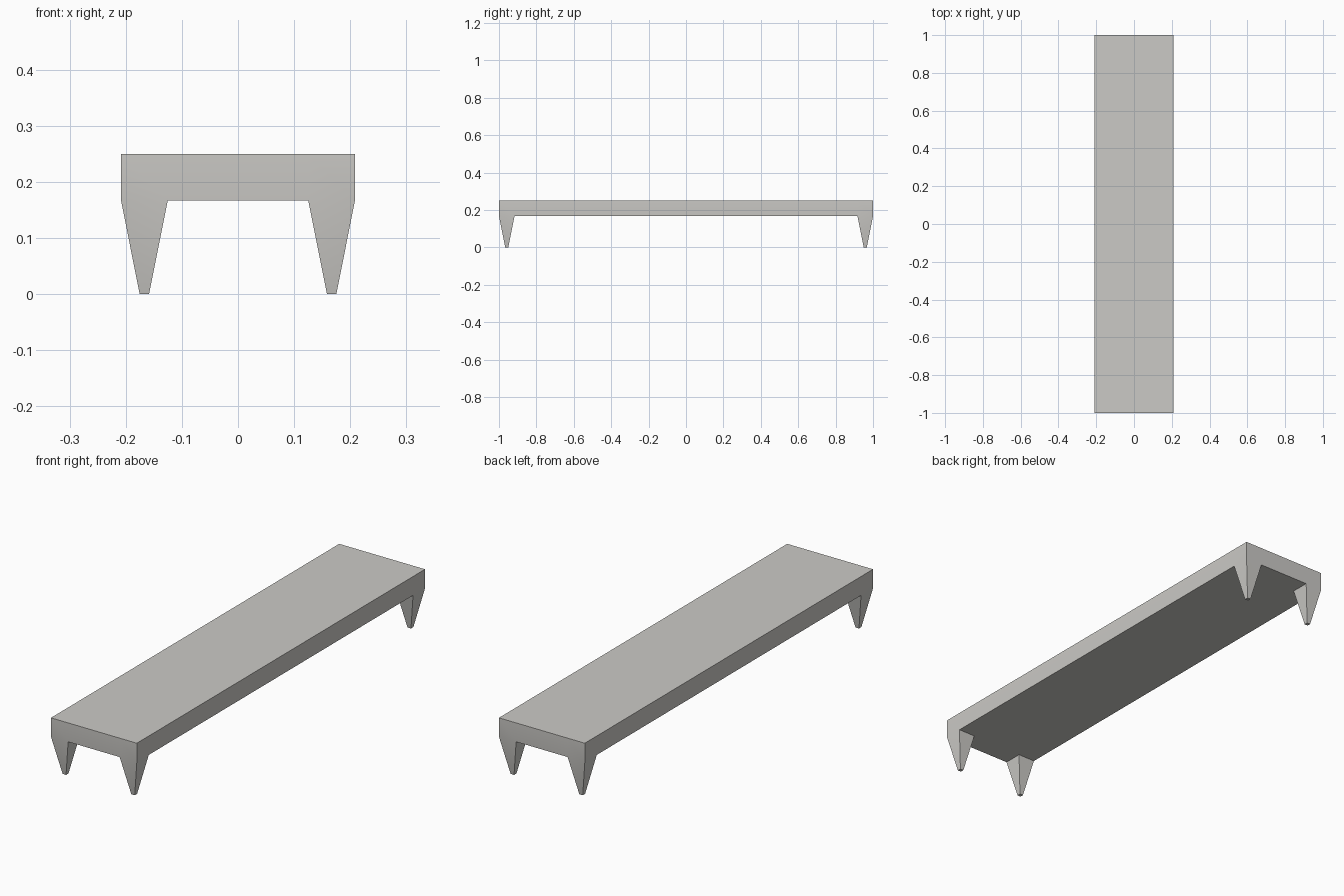
import bpy, bmesh
from mathutils import Vector

if "Cube" in bpy.data.objects:
    bpy.data.objects.remove(bpy.data.objects["Cube"])

HALF_X, HALF_Y = 0.2085, 1.0      # half size of the top slab
Z_LOW, Z_TOP = 0.167, 0.25        # slab underside and top
LEG = 0.0833                      # leg width where it meets the slab
FOOT = 0.2                        # foot width as a share of the leg width

grey = bpy.data.materials.new("warm_grey")
grey.diffuse_color = (0.60, 0.59, 0.565, 1)
grey.use_nodes = True
grey.node_tree.nodes["Principled BSDF"].inputs["Base Color"].default_value = grey.diffuse_color

# Slab: a box, cut into strips so that each corner has a square cell
bm = bmesh.new()
bmesh.ops.create_cube(bm, size=1)
for v in bm.verts:
    v.co = (v.co.x * 2 * HALF_X, v.co.y * 2 * HALF_Y, Z_TOP if v.co.z > 0 else Z_LOW)
for s in (-1, 1):
    for cut in (Vector((s * (HALF_X - LEG), 0, 0)), Vector((0, s * (HALF_Y - LEG), 0))):
        bmesh.ops.bisect_plane(bm, geom=bm.verts[:] + bm.edges[:] + bm.faces[:],
                               plane_co=cut, plane_no=cut.normalized())

# Legs: corner cells of the underside drawn down and tapered to small feet
bm.normal_update()
corners = []
for f in bm.faces:
    c = f.calc_center_median()
    if f.normal.z < -0.9 and abs(c.x) > HALF_X - LEG and abs(c.y) > HALF_Y - LEG:
        corners.append(f)
for f in bmesh.ops.extrude_discrete_faces(bm, faces=corners)["faces"]:
    c = f.calc_center_median()
    for v in f.verts:
        v.co = c + (v.co - c) * FOOT
        v.co.z = 0

bmesh.ops.recalc_face_normals(bm, faces=bm.faces)
mesh = bpy.data.meshes.new("bench")
bm.to_mesh(mesh)
bm.free()
mesh.materials.append(grey)
bench = bpy.data.objects.new("bench", mesh)
bpy.context.collection.objects.link(bench)

# Soft shading where the legs run into the slab sides, sharp corners elsewhere
bpy.context.view_layer.objects.active = bench
bench.select_set(True)
bpy.ops.object.shade_smooth_by_angle(angle=0.52)
